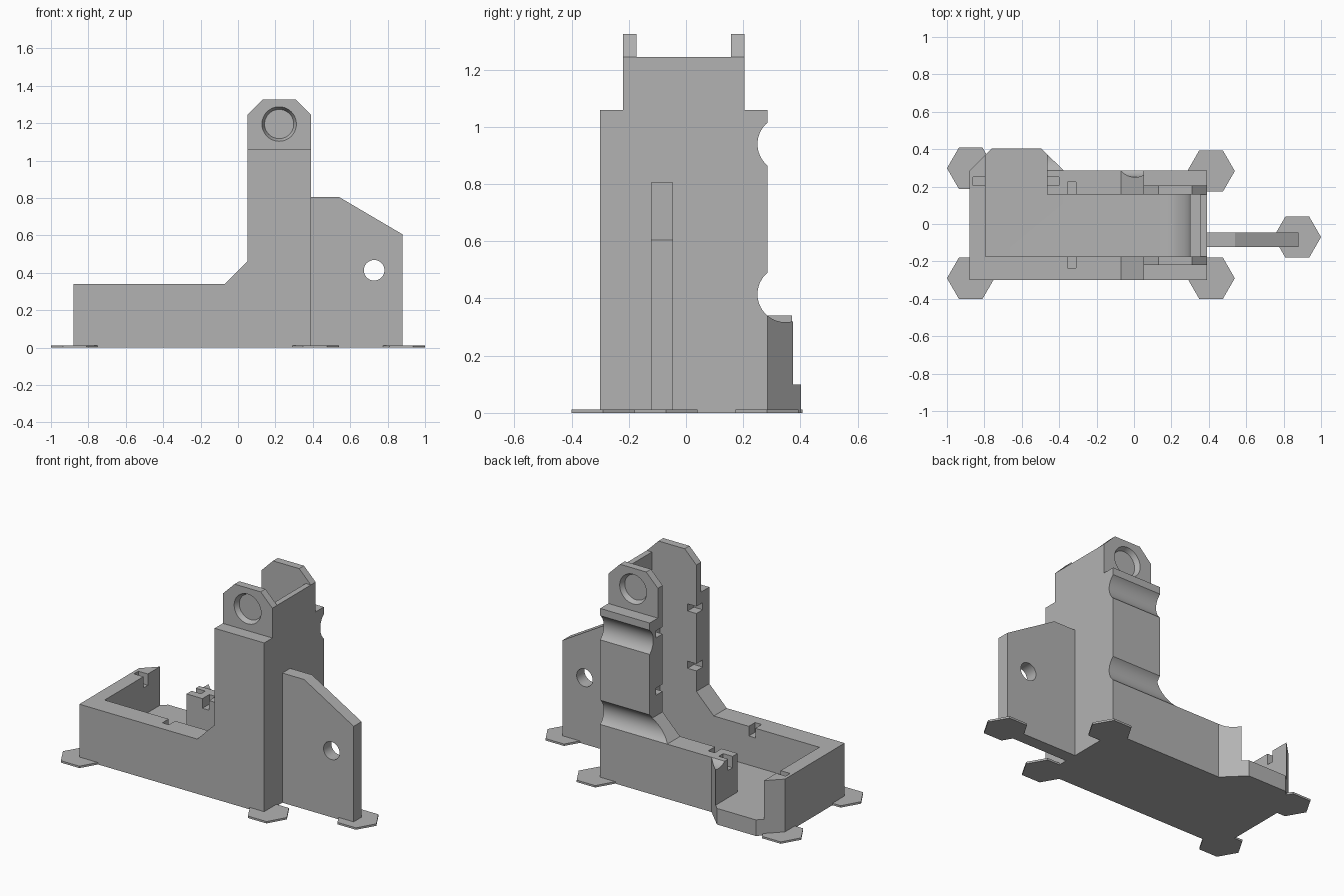
import bpy, bmesh, math
from mathutils import Vector

cube = bpy.data.objects.get("Cube")
if cube:
    bpy.data.objects.remove(cube, do_unlink=True)

grey = bpy.data.materials.new("plain grey")
grey.use_nodes = True
grey.diffuse_color = (0.45, 0.45, 0.45, 1)
grey.node_tree.nodes["Principled BSDF"].inputs["Base Color"].default_value = grey.diffuse_color


def finish(name, bm):
    bmesh.ops.recalc_face_normals(bm, faces=bm.faces)
    mesh = bpy.data.meshes.new(name)
    bm.to_mesh(mesh)
    bm.free()
    mesh.materials.append(grey)
    obj = bpy.data.objects.new(name, mesh)
    bpy.context.collection.objects.link(obj)
    return obj


def prism(name, points, low, high, axis="y"):
    """Extrude a flat outline along y (outline in x, z) or z (outline in x, y)."""
    bm = bmesh.new()
    if axis == "y":
        corners = [(a, low, b) for a, b in points]
        step = Vector((0, high - low, 0))
    else:
        corners = [(a, b, low) for a, b in points]
        step = Vector((0, 0, high - low))
    face = bm.faces.new([bm.verts.new(c) for c in corners])
    out = bmesh.ops.extrude_face_region(bm, geom=[face])
    bmesh.ops.translate(bm, vec=step, verts=[v for v in out["geom"] if isinstance(v, bmesh.types.BMVert)])
    return finish(name, bm)


def box(name, x, y, z):
    return prism(name, [(x[0], y[0]), (x[1], y[0]), (x[1], y[1]), (x[0], y[1])], z[0], z[1], "z")


def ring(cx, cy, r, sides):
    return [(cx + r * math.cos(math.tau * i / sides), cy + r * math.sin(math.tau * i / sides))
            for i in range(sides)]


def cone_y(name, x, z, y0, r0, y1, r1, sides=48):
    bm = bmesh.new()
    a = [bm.verts.new((px, y0, pz)) for px, pz in ring(x, z, r0, sides)]
    b = [bm.verts.new((px, y1, pz)) for px, pz in ring(x, z, r1, sides)]
    bm.faces.new(a)
    bm.faces.new(b)
    for i in range(sides):
        j = (i + 1) % sides
        bm.faces.new((a[i], a[j], b[j], b[i]))
    return finish(name, bm)


def groove(name, y, z, r, sides=64):
    obj = prism(name, ring(0, 0, r, sides), -0.6, 0.6, "z")
    for v in obj.data.vertices:
        px, py, pz = v.co
        v.co = (pz, y + px, z + py)
    return obj


def combine(obj, tools, operation):
    for tool in tools:
        tool.hide_render = True
        mod = obj.modifiers.new("join", "BOOLEAN")
        mod.operation = operation
        mod.solver = "EXACT"
        mod.object = tool
        bpy.context.view_layer.update()
        graph = bpy.context.evaluated_depsgraph_get()
        mesh = bpy.data.meshes.new_from_object(obj.evaluated_get(graph))
        obj.modifiers.clear()
        obj.data = mesh
        bpy.data.objects.remove(tool, do_unlink=True)


def smooth(obj):
    bpy.ops.object.select_all(action="DESELECT")
    obj.select_set(True)
    bpy.context.view_layer.objects.active = obj
    bpy.ops.object.shade_smooth_by_angle(angle=math.radians(30))


# L-shaped body, narrower column head with ears, and tray bulge at the back
body = prism("body", [(-0.88, 0), (0.39, 0), (0.39, 1.06), (0.05, 1.06), (0.05, 0.46),
                      (-0.07, 0.34), (-0.88, 0.34)], -0.30, 0.285)
head = prism("head", [(0.05, 0.9), (0.39, 0.9), (0.39, 1.245), (0.31, 1.325),
                      (0.13, 1.325), (0.05, 1.245)], -0.22, 0.205)
bulge = prism("bulge", [(-0.88, 0.1), (-0.375, 0.1), (-0.375, 0.285), (-0.495, 0.403),
                        (-0.762, 0.403), (-0.88, 0.285)], 0, 0.34, "z")
combine(body, [head, bulge], "UNION")

# Inner channel with a curved sweep up the column
sweep = [(0.13 + 0.17 * math.sin(t), 0.27 - 0.17 * math.cos(t))
         for t in [math.pi / 2 * i / 16 for i in range(17)]]
channel = prism("channel", [(-0.795, 0.1)] + sweep
                + [(0.30, 1.06), (0.355, 1.06), (0.355, 1.245), (0.5, 1.245), (0.5, 1.5), (-0.795, 1.5)],
                -0.173, 0.158)
cutters = [channel, box("opening", (-0.795, -0.465), (0.1, 0.6), (0.1, 0.6))]

# Cable grooves across the back face
cutters += [groove("groove", 0.348, z, 0.098) for z in (0.94, 0.415)]

# Clip slots in the tray rim and the column walls
cutters += [box("slot", x, (0.207, 0.25), (0.27, 0.5)) for x in ((-0.86, -0.78), (-0.48, -0.40))]
for y in ((0.1, 0.225), (-0.235, -0.1)):
    cutters.append(box("slot", (-0.355, -0.31), y, (0.28, 0.5)))
    for z in (0.61, 0.966):
        cutters.append(box("slot", (0, 0.11), y, (z - 0.022, z + 0.022)))

# Blind tapered sockets on the outside of both ears
cutters += [cone_y("socket", 0.22, 1.195, -0.23, 0.097, -0.19, 0.078),
            cone_y("socket", 0.22, 1.195, 0.215, 0.097, 0.175, 0.078)]
combine(body, cutters, "DIFFERENCE")
smooth(body)

# Side fin with a round hole
fin = prism("side_fin", [(0.385, 0), (0.88, 0), (0.88, 0.605), (0.54, 0.805), (0.385, 0.805)], -0.122, -0.045)
combine(fin, [cone_y("fin_hole", 0.728, 0.413, -0.3, 0.055, 0.2, 0.055)], "DIFFERENCE")
smooth(fin)

# Thin hexagonal foot pads
for x, y in ((-0.873, 0.298), (-0.873, -0.29), (0.412, 0.283), (0.412, -0.29), (0.873, -0.07)):
    prism("foot_pad", ring(x, y, 0.127, 6), 0, 0.012, "z")
